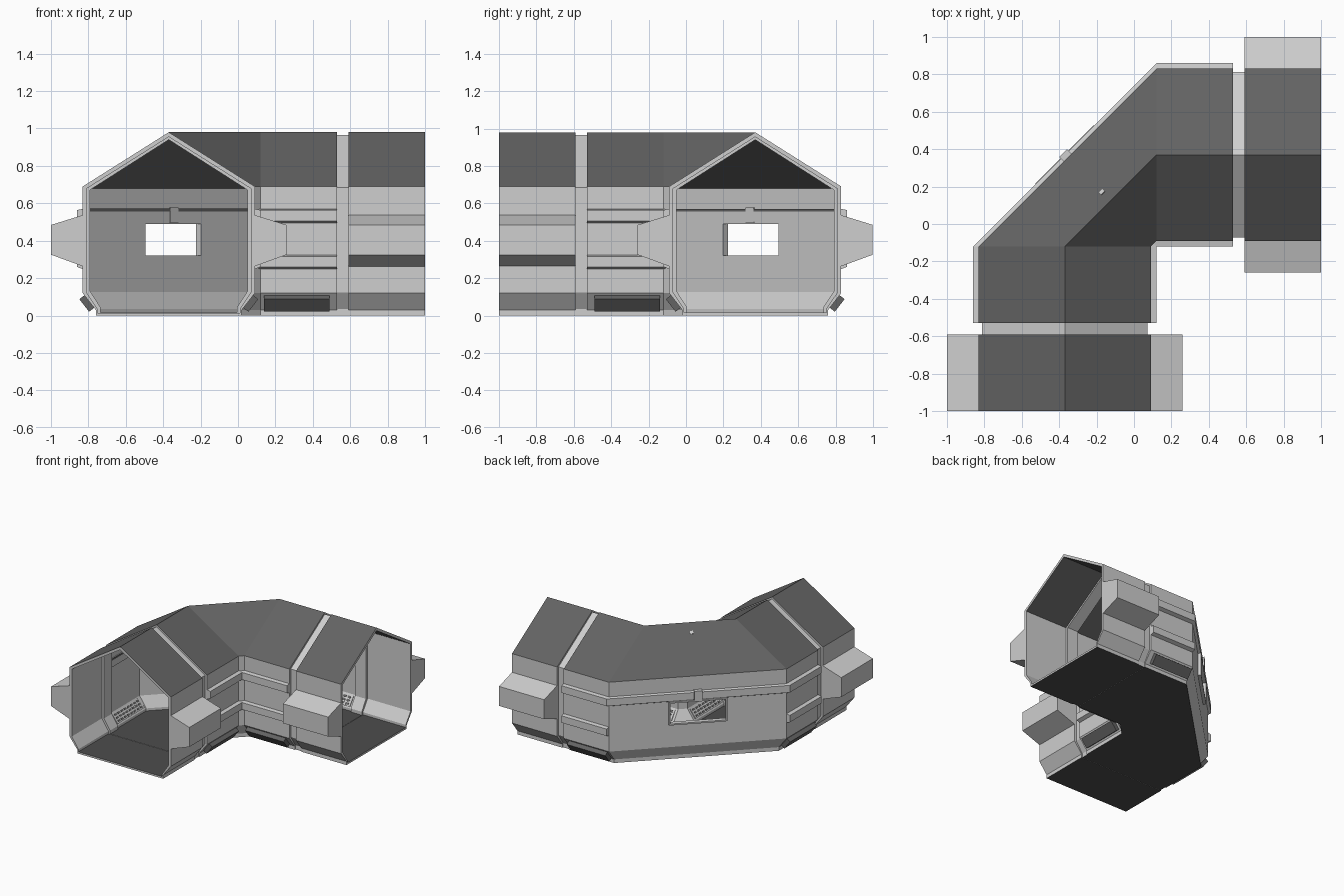
import bpy, bmesh, math
from mathutils import Vector, Matrix

if "Cube" in bpy.data.objects:
    bpy.data.objects.remove(bpy.data.objects["Cube"])

CX = -0.37            # centre line of the front leg
R = math.sqrt(0.5)


def material(name, r, g, b):
    m = bpy.data.materials.new(name)
    m.diffuse_color = (r, g, b, 1)
    m.use_nodes = True
    m.node_tree.nodes["Principled BSDF"].inputs["Base Color"].default_value = m.diffuse_color
    return m


LIGHT = material("light grey panel", 0.62, 0.62, 0.62)
ROOF = material("dark grey roof", 0.125, 0.125, 0.125)
FLOOR = material("charcoal floor", 0.075, 0.075, 0.075)
MATS = [LIGHT, ROOF, FLOOR]


def swap(p):
    # mirror across the corner diagonal: front leg <-> right leg
    return Vector((-p[1], -p[0], p[2]))


def finish(name, bm, mirror=False):
    objs = []
    for k in range(2 if mirror else 1):
        if k:
            for v in bm.verts:
                v.co = swap(v.co)
        bmesh.ops.recalc_face_normals(bm, faces=bm.faces)
        me = bpy.data.meshes.new(name)
        bm.to_mesh(me)
        for m in MATS:
            me.materials.append(m)
        ob = bpy.data.objects.new(name + ("_right_leg" if k else ""), me)
        bpy.context.collection.objects.link(ob)
        objs.append(ob)
    bm.free()
    return objs[0]


def place(profile, y, swapped=False):
    pts = [Vector((CX + u, y, z)) for u, z in profile]
    return [swap(p) for p in pts] if swapped else pts


def strip(bm, a, b, mats):
    n = len(a)
    for i in range(n):
        f = bm.faces.new((a[i], a[(i + 1) % n], b[(i + 1) % n], b[i]))
        f.material_index = mats[i]


def tube(name, outer, inner, stations, mats, mirror=False):
    # hollow corridor shell lofted through stations (y, swapped)
    bm = bmesh.new()
    loops = [[[bm.verts.new(p) for p in place(pr, *s)] for s in stations]
             for pr in (outer, inner)]
    for lp in loops:
        for a, b in zip(lp, lp[1:]):
            strip(bm, a, b, mats)
    for e in (0, -1):
        strip(bm, loops[0][e], loops[1][e], [0] * len(outer))
    return finish(name, bm, mirror)


def solid(name, profile, stations, mirror=False, mat=0):
    # solid bar lofted through stations
    bm = bmesh.new()
    rings = [[bm.verts.new(p) for p in place(profile, *s)] for s in stations]
    for a, b in zip(rings, rings[1:]):
        strip(bm, a, b, [mat] * len(profile))
    for r in (rings[0], rings[-1]):
        bm.faces.new(r).material_index = mat
    return finish(name, bm, mirror)


def add_box(bm, centre, size, axes, mat=0):
    m = Matrix(axes).transposed().to_4x4()
    m = Matrix.Translation(centre) @ m @ Matrix.Diagonal((*size, 1))
    vs = bmesh.ops.create_cube(bm, size=1, matrix=m)["verts"]
    for f in {f for v in vs for f in v.link_faces}:
        f.material_index = mat


def box(name, centre, size, axes, mat=0, mirror=False):
    bm = bmesh.new()
    add_box(bm, centre, size, axes, mat)
    return finish(name, bm, mirror)


def section(foot, z0, z1, half, z2, eave, ridge):
    return [(-foot, z0), (foot, z0), (foot, z1), (half, z2), (half, eave),
            (0, ridge), (-half, eave), (-half, z2), (-foot, z1)]


OUT = section(0.39, 0, 0.03, 0.46, 0.12, 0.69, 0.98)
INN = section(0.38, 0.015, 0.036, 0.44, 0.125, 0.678, 0.955)
RING_OUT = section(0.383, 0.001, 0.036, 0.442, 0.124, 0.684, 0.965)
RING_IN = section(0.365, 0.017, 0.045, 0.42, 0.13, 0.672, 0.94)
SHELL = [2, 0, 0, 0, 1, 1, 0, 0, 0]
RIB = [2, 0, 0, 0, 0, 0, 0, 0, 0]
FULL = [(-0.53, False), (-0.12, False), (-0.12, True), (-0.53, True)]

# corridor shells and the recessed joint rings
corner = tube("corner_shell", OUT, INN, FULL, SHELL)
tube("end_shell", OUT, INN, [(-1, False), (-0.59, False)], SHELL, True)
tube("joint_ring", RING_OUT, RING_IN, [(-0.61, False), (-0.51, False)], RIB, True)

# window cut through the diagonal wall
ALONG, OUTW, UP = (R, R, 0), (-R, R, 0), (0, 0, 1)


def diag(s, d, z):
    return Vector(ALONG) * s + Vector(OUTW) * d + Vector((0, 0, z))


DIAG = (ALONG, OUTW, UP)
cutter = box("window_cutter", diag(0, 0.5, 0.405), (0.42, 0.2, 0.17), DIAG)
cutter.hide_render = True
mod = corner.modifiers.new("window", "BOOLEAN")
mod.operation, mod.solver, mod.object = "DIFFERENCE", "EXACT", cutter
bpy.context.view_layer.objects.active = corner
bpy.ops.object.modifier_apply(modifier="window")
bpy.data.objects.remove(cutter)

# window frame and the block above it
bm = bmesh.new()
for sgn in (-1, 1):
    add_box(bm, diag(sgn * 0.215, 0.51, 0.405), (0.012, 0.034, 0.19), DIAG)
    add_box(bm, diag(0, 0.51, 0.405 + sgn * 0.09), (0.418, 0.034, 0.012), DIAG)
finish("window_frame", bm)
box("window_block", diag(0, 0.507, 0.538), (0.06, 0.056, 0.08), DIAG)


# side rails outside the corner section
def rail(side, top, bottom):
    return [(side * u, z) for u, z in ((0.45, top), (0.49, top - 0.008),
                                       (0.49, bottom + 0.015), (0.45, bottom))]


solid("outer_upper_rail", rail(-1, 0.572, 0.49), FULL)
solid("outer_lower_rail", rail(-1, 0.325, 0.245), FULL[:2], True)
for label, top, bottom in (("upper", 0.572, 0.49), ("lower", 0.325, 0.245)):
    solid("inner_%s_rail" % label, rail(1, top, bottom),
          [(-0.53, False), (-0.09, False)], True)

# inside band with its dark groove
solid("inside_band", [(-0.445, 0.57), (-0.432, 0.57), (-0.432, 0.5), (-0.445, 0.5)], FULL)
solid("inside_groove", [(-0.434, 0.571), (-0.429, 0.571), (-0.429, 0.557), (-0.434, 0.557)],
      FULL, mat=1)

# side pods on the end sections
for side, label in ((-1, "outer"), (1, "inner")):
    pod = [(side * u, z) for u, z in ((0.45, 0.54), (0.628, 0.485), (0.628, 0.325), (0.45, 0.26))]
    solid(label + "_side_pod", pod, [(-1, False), (-0.59, False)], True)

# vents on the lower bevels, with grille slots on the inside
for side, label in ((-1, "outer"), (1, "inner")):
    tang = Vector((side * 0.07, 0, 0.09)).normalized()
    norm = Vector((side * 0.09, 0, -0.07)).normalized()
    axes = ((0, 1, 0), tuple(tang), tuple(norm))
    mid = Vector((CX + side * 0.425, -0.315, 0.075))
    box(label + "_vent", mid + norm * 0.016, (0.35, 0.085, 0.036), axes, 1, True)
    face = Vector((CX + side * 0.41, -0.315, 0.0805))
    bm = bmesh.new()
    add_box(bm, face, (0.35, 0.085, 0.012), axes, 0)
    for i in range(8):
        for j in (-1, 0, 1):
            add_box(bm, face + Vector((0, (i - 3.5) * 0.041, 0)) + tang * j * 0.026 - norm * 0.005,
                    (0.028, 0.017, 0.006), axes, 1)
    finish(label + "_vent_grille", bm, True)

# small marker on the roof
n = (Vector(OUTW) * 0.29 + Vector((0, 0, 0.325))).normalized()
t = Vector(ALONG).cross(n)
box("roof_marker", (-0.17, 0.17, 0.924), (0.024, 0.024, 0.01), (ALONG, tuple(n.cross(Vector(ALONG))), tuple(n)))
